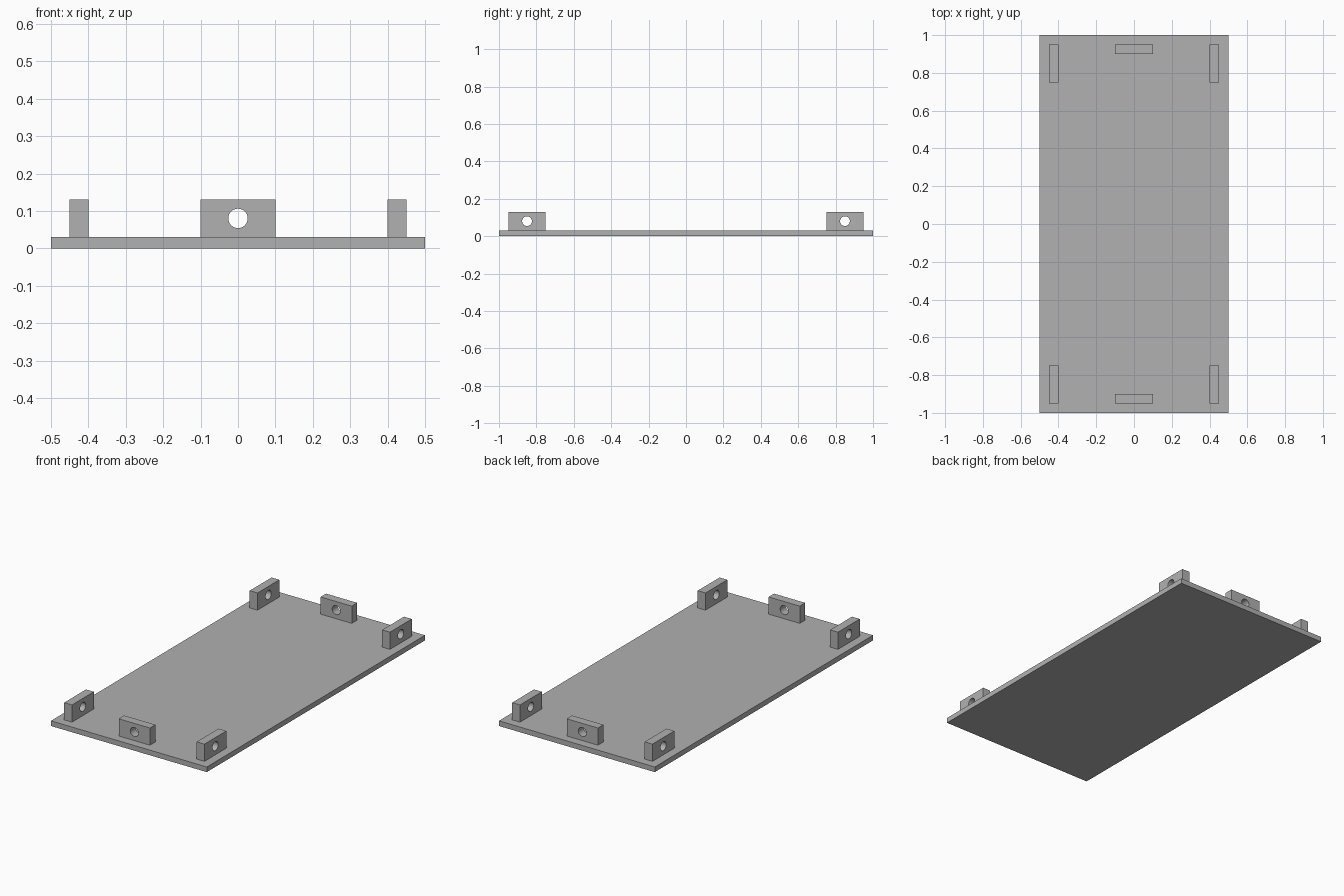
import bpy, bmesh, math
from mathutils import Matrix, Vector

if "Cube" in bpy.data.objects:
    bpy.data.objects.remove(bpy.data.objects["Cube"], do_unlink=True)

PLATE_T = 0.03
TAB_W, TAB_H, TAB_T = 0.2, 0.1, 0.05
HOLE_R, HOLE_SIDES = 0.026, 32

grey = bpy.data.materials.new("plain_grey")
grey.use_nodes = True
colour = (0.44, 0.44, 0.44, 1)
grey.diffuse_color = colour
grey.node_tree.nodes["Principled BSDF"].inputs["Base Color"].default_value = colour


def add_object(name, bm):
    bmesh.ops.recalc_face_normals(bm, faces=bm.faces)
    mesh = bpy.data.meshes.new(name)
    bm.to_mesh(mesh)
    bm.free()
    mesh.materials.append(grey)
    obj = bpy.data.objects.new(name, mesh)
    bpy.context.collection.objects.link(obj)
    return obj


def add_loop(bm, points):
    verts = [bm.verts.new((x, 0, z)) for x, z in points]
    return [bm.edges.new((a, b)) for a, b in zip(verts, verts[1:] + verts[:1])]


def add_tab(name, x, y, turn):
    """Upright drilled tab: outline and hole filled, then extruded through."""
    bm = bmesh.new()
    w, h = TAB_W / 2, TAB_H / 2
    edges = add_loop(bm, [(-w, -h), (w, -h), (w, h), (-w, h)])
    angles = [math.tau * i / HOLE_SIDES for i in range(HOLE_SIDES)]
    edges += add_loop(bm, [(HOLE_R * math.cos(a), HOLE_R * math.sin(a)) for a in angles])
    bmesh.ops.triangle_fill(bm, edges=edges, use_beauty=True, normal=Vector((0, -1, 0)))
    bmesh.ops.translate(bm, verts=bm.verts, vec=(0, -TAB_T / 2, 0))
    front = list(bm.faces)
    result = bmesh.ops.extrude_face_region(bm, geom=front, use_keep_orig=True)
    back = [v for v in result["geom"] if isinstance(v, bmesh.types.BMVert)]
    bmesh.ops.translate(bm, verts=back, vec=(0, TAB_T, 0))
    place = Matrix.Translation((x, y, PLATE_T + h)) @ Matrix.Rotation(turn, 4, "Z")
    bmesh.ops.transform(bm, matrix=place, verts=bm.verts)
    obj = add_object(name, bm)
    # Smooth hole walls, sharp outer edges
    bpy.ops.object.select_all(action="DESELECT")
    obj.select_set(True)
    bpy.context.view_layer.objects.active = obj
    bpy.ops.object.shade_smooth_by_angle(angle=math.radians(30))


# Flat base plate
bm = bmesh.new()
bmesh.ops.create_cube(bm, size=1)
bmesh.ops.scale(bm, vec=(1, 2, PLATE_T), verts=bm.verts)
bmesh.ops.translate(bm, vec=(0, 0, PLATE_T / 2), verts=bm.verts)
add_object("base_plate", bm)

# One tab across the middle of each end, one along the side at each corner
for end, sy in (("front", -1), ("back", 1)):
    add_tab(end + "_middle_tab", 0, sy * 0.925, 0)
    for side, sx in (("right", -1), ("left", 1)):
        add_tab(f"{end}_{side}_tab", sx * 0.425, sy * 0.85, math.pi / 2)
